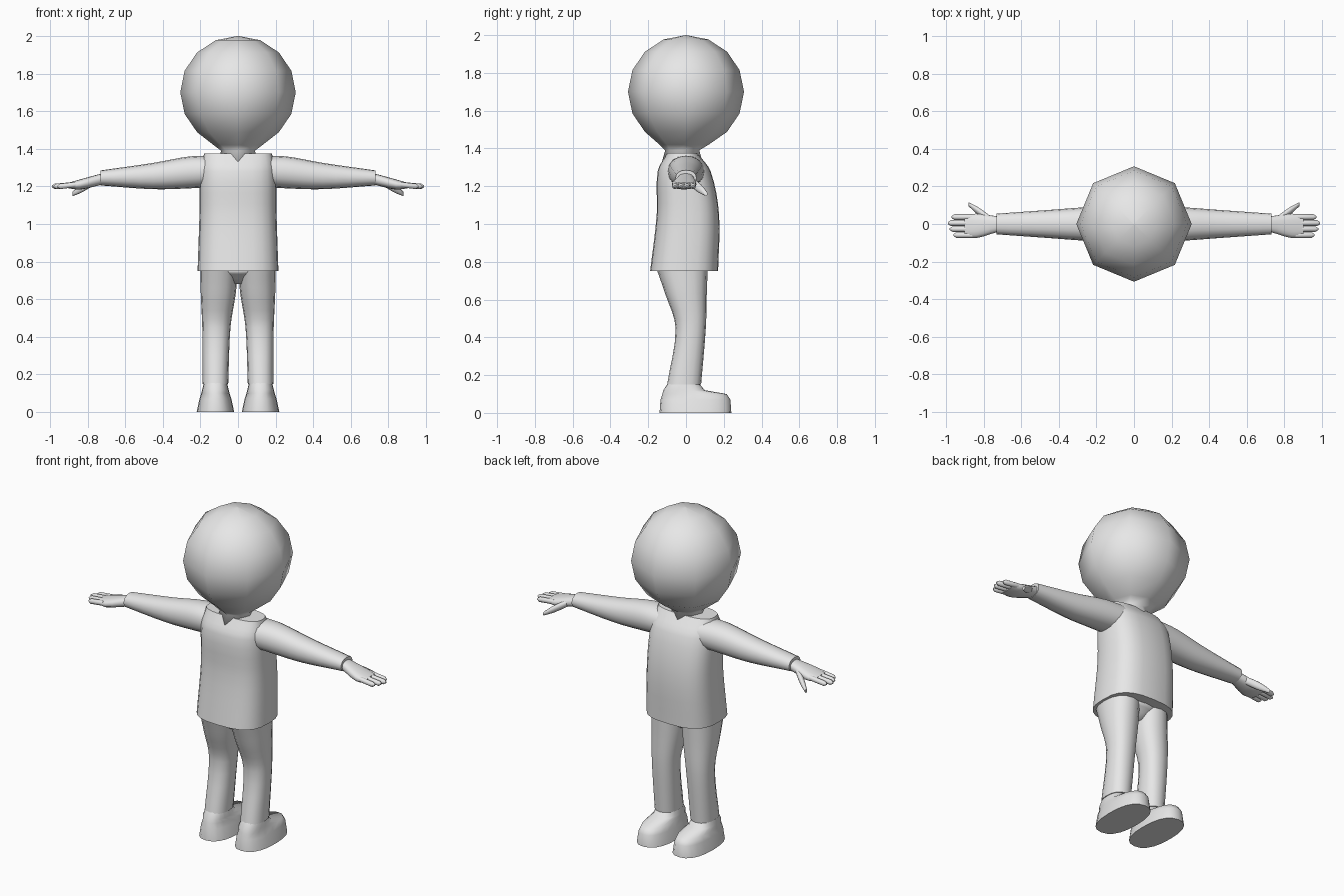
import bpy
import bmesh
from math import cos, sin, pi, radians, copysign
from mathutils import Vector

cube = bpy.data.objects.get("Cube")
if cube:
    bpy.data.objects.remove(cube)

colour = (0.8, 0.8, 0.8, 1)
grey = bpy.data.materials.new("plain_grey")
grey.use_nodes = True
grey.diffuse_color = colour
grey.node_tree.nodes["Principled BSDF"].inputs["Base Color"].default_value = colour


def refine(keys, steps):
    """Insert smoothly curved rings between the key rings."""
    keys = [Vector(key) for key in keys]
    last = len(keys) - 1
    rings = [keys[0]]
    for i in range(last):
        before, start, end, after = (keys[min(max(i + k, 0), last)] for k in (-1, 0, 1, 2))
        gap = end[0] - start[0]
        leave = (end - before) * (gap / (end[0] - before[0]))
        arrive = (after - start) * (gap / (after[0] - start[0]))
        for step in range(1, steps + 1):
            t = step / steps
            ease = t * t * (3 - 2 * t)
            rings.append(start * (1 - ease) + end * ease
                         + leave * t * (1 - t) ** 2 - arrive * t * t * (1 - t))
    return rings


def rounded(value, power):
    return copysign(abs(value) ** (2 / power), value)


def loft(name, keys, axis="z", sides=16, power=2, steps=1, mirror=False, sharp=True):
    """Skin rings of (position, two centre coordinates, two radii) along an axis."""
    bm = bmesh.new()
    loops = []
    for position, centre_u, centre_v, radius_u, radius_v in refine(keys, steps):
        loop = []
        for i in range(sides):
            angle = 2 * pi * i / sides
            u = centre_u + radius_u * rounded(cos(angle), power)
            v = centre_v + radius_v * rounded(sin(angle), power)
            point = (u, v, position) if axis == "z" else (position, u, v)
            loop.append(bm.verts.new(point))
        loops.append(loop)
    for low, high in zip(loops, loops[1:]):
        for i in range(sides):
            j = (i + 1) % sides
            bm.faces.new((low[i], low[j], high[j], high[i]))
    bm.faces.new(reversed(loops[0]))
    bm.faces.new(loops[-1])
    bmesh.ops.recalc_face_normals(bm, faces=bm.faces)

    mesh = bpy.data.meshes.new(name)
    bm.to_mesh(mesh)
    bm.free()
    mesh.materials.append(grey)
    mesh.shade_smooth()
    if sharp:
        mesh.set_sharp_from_angle(angle=radians(50))
    part = bpy.data.objects.new(name, mesh)
    bpy.context.collection.objects.link(part)
    if mirror:
        part.modifiers.new("Mirror", "MIRROR")


# Eight-sided head: a ball that narrows into the neck
neck = [(1.32, 0, -.02, .11, .11), (1.39, 0, -.02, .09, .09), (1.42, 0, -.01, .13, .13)]
ball = []
for k in range(2, 9):
    radius = .306 * sin(k * pi / 8) + .001
    ball.append((1.7 - .3 * cos(k * pi / 8), 0, 0, radius, radius))
loft("head", neck + ball, sides=8, sharp=False)

# Loose shirt
loft("shirt", [(.75, 0, -.01, .215, .18), (1.05, 0, .01, .205, .165),
               (1.28, 0, -.01, .2, .14), (1.375, 0, -.02, .18, .08)],
     sides=24, power=2.8, steps=4)

# Sleeves
loft("sleeve", [(.1, 0, 1.28, .1, .08), (.25, 0, 1.275, .09, .085),
                (.45, 0, 1.255, .075, .07), (.73, 0, 1.245, .055, .04)],
     axis="x", power=2.2, steps=4, mirror=True)

# Hands: palm, four fingers and thumb
loft("palm", [(.72, 0, 1.24, .04, .03), (.84, -.01, 1.21, .065, .027),
              (.9, -.01, 1.205, .055, .015)],
     axis="x", power=2.4, steps=3, mirror=True)
fingers = {"index": .97, "middle": .99, "ring": .98, "little": .96}
for i, (label, tip) in enumerate(fingers.items()):
    thick = .015
    y = .037 - i * .032
    loft(label + "_finger", [(.86, y, 1.21, thick, thick),
                             (tip - thick, y, 1.2, thick, thick),
                             (tip, y, 1.2, thick / 3, thick / 3)],
         axis="x", sides=10, mirror=True)
loft("thumb", [(.76, .02, 1.23, .02, .02), (.83, .07, 1.19, .02, .022),
               (.88, .105, 1.16, .01, .012)],
     axis="x", sides=12, steps=3, mirror=True)

# Trousers: hips and legs
loft("hips", [(.68, 0, -.01, .05, .06), (.76, 0, -.02, .19, .14)],
     steps=3, sharp=False)
loft("trouser_leg", [(.15, .12, -.01, .068, .09), (.45, .115, .025, .075, .08),
                     (.63, .105, 0, .093, .11), (.76, .1, -.02, .1, .135)],
     power=2.3, steps=4, mirror=True)

# Shoes: flat oval sole, low toe and raised ankle
loft("shoe", [(0, .12, .05, .1, .19), (.07, .12, .05, .085, .185),
              (.1, .12, .045, .075, .17), (.12, .12, -.01, .07, .11),
              (.16, .12, -.015, .06, .08)],
     sides=20, power=2.4, mirror=True)
